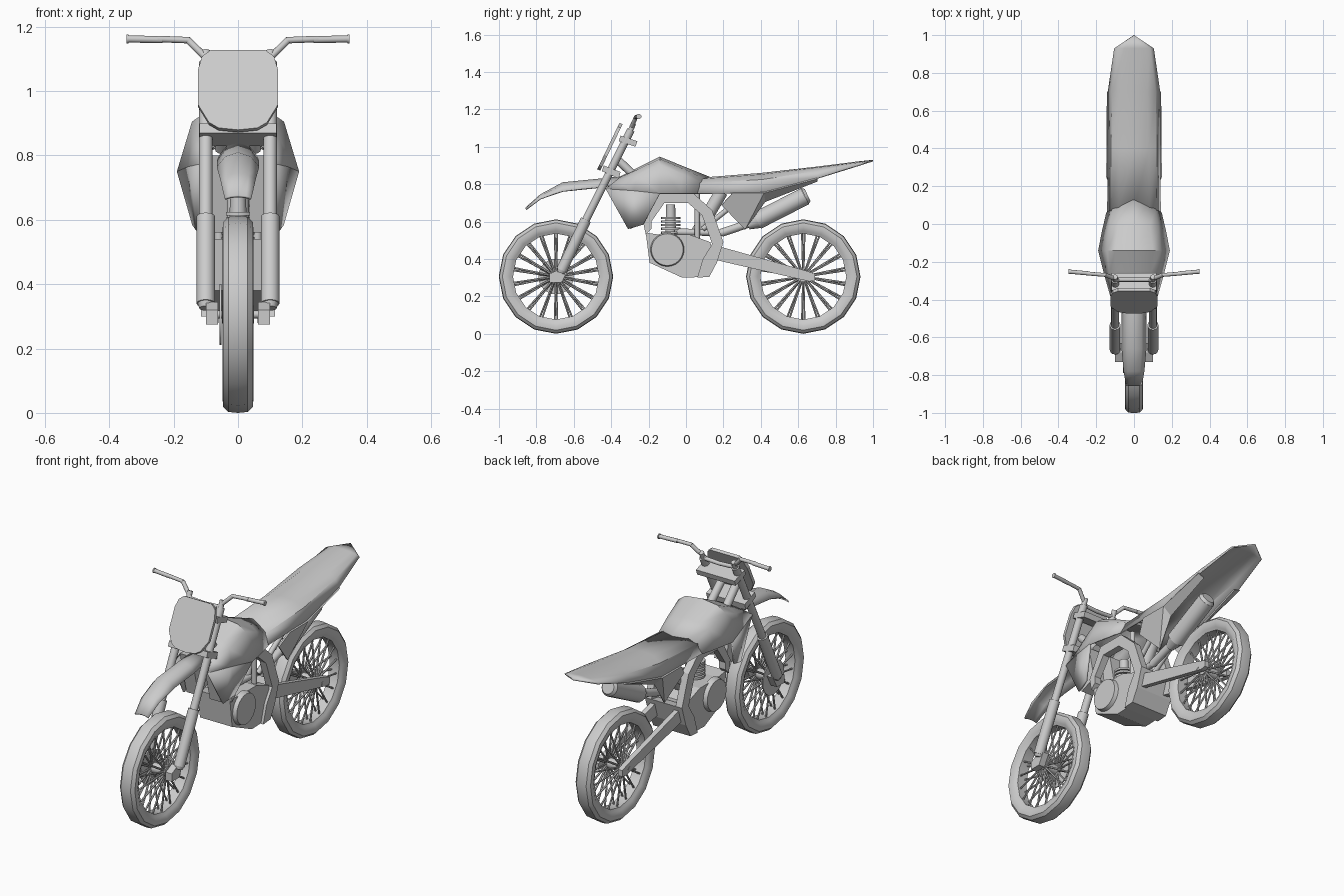
import bpy, bmesh
from math import sin, cos, pi, radians
from mathutils import Vector, Matrix


def finish(name, bm, angle=40, solid=0):
    bmesh.ops.recalc_face_normals(bm, faces=bm.faces)
    me = bpy.data.meshes.new(name)
    bm.to_mesh(me)
    bm.free()
    ob = bpy.data.objects.new(name, me)
    bpy.context.collection.objects.link(ob)
    bpy.ops.object.select_all(action='DESELECT')
    ob.select_set(True)
    bpy.context.view_layer.objects.active = ob
    if angle:
        bpy.ops.object.shade_smooth_by_angle(angle=radians(angle))
    if solid:
        m = ob.modifiers.new("thickness", 'SOLIDIFY')
        m.thickness, m.offset = solid, -1
    return ob


def add_tube(bm, p, q, r, r2=None, n=12):
    p, q = Vector(p), Vector(q)
    d = q - p
    mat = Matrix.Translation((p + q) / 2) @ d.to_track_quat('Z', 'Y').to_matrix().to_4x4()
    bmesh.ops.create_cone(bm, cap_ends=True, segments=n, radius1=r,
                          radius2=r if r2 is None else r2, depth=d.length, matrix=mat)


def tubes(name, segs, mirror=False):
    """segs: (start, end, radius[, end radius[, sides]])"""
    bm = bmesh.new()
    for s in segs:
        add_tube(bm, *s)
        if mirror:
            p, q = [(-v[0], v[1], v[2]) for v in s[:2]]
            add_tube(bm, p, q, *s[2:])
    return finish(name, bm)


def prism(name, yz, spans):
    """extrude a side profile across each (x0, x1) span"""
    bm = bmesh.new()
    for x0, x1 in spans:
        f = bm.faces.new([bm.verts.new((x0, y, z)) for y, z in yz])
        g = bmesh.ops.extrude_face_region(bm, geom=[f])['geom']
        bmesh.ops.translate(bm, vec=(x1 - x0, 0, 0),
                            verts=[v for v in g if isinstance(v, bmesh.types.BMVert)])
    return finish(name, bm, 0)


def shell(name, rows, solid=0.008, angle=40):
    """loft half rows (centre to edge), mirrored across x"""
    bm = bmesh.new()
    grid = []
    for row in rows:
        full = [(-x, y, z) for x, y, z in row[:0:-1]] + list(row)
        grid.append([bm.verts.new(p) for p in full])
    for a, b in zip(grid, grid[1:]):
        for i in range(len(a) - 1):
            bm.faces.new((a[i], a[i + 1], b[i + 1], b[i]))
    bmesh.ops.remove_doubles(bm, verts=bm.verts, dist=0.0005)
    return finish(name, bm, angle, solid)


def wheel(label, cy):
    cz, n = 0.306, 16
    half = [(0.03, 0.303), (0.046, 0.287), (0.048, 0.264), (0.038, 0.245), (0.03, 0.23)]
    prof = [(0, 0.306)] + half + [(-x, r) for x, r in half[::-1]]
    # tyre and rim ring
    bm = bmesh.new()
    rings = [[bm.verts.new((x, cy + r * sin(2 * pi * k / n), cz - r * cos(2 * pi * k / n)))
              for x, r in prof] for k in range(n)]
    m = len(prof)
    for k in range(n):
        a, b = rings[k], rings[(k + 1) % n]
        for i in range(m):
            bm.faces.new((a[i], a[(i + 1) % m], b[(i + 1) % m], b[i]))
    finish(label + "_tyre", bm, 35)
    # spokes on both sides of the hub
    segs = []
    for s in (-1, 1):
        for k in range(18):
            a = 2 * pi * k / 18 + s * 0.03
            d = Vector((0, sin(a), cos(a)))
            c = Vector((0, cy, cz))
            segs.append((c + d * 0.02 + Vector((s * 0.04, 0, 0)),
                         c + d * 0.232 + Vector((s * 0.015, 0, 0)), 0.006, 0.005, 6))
    tubes(label + "_spokes", segs)
    tubes(label + "_hub", [((-0.05, cy, cz), (0.05, cy, cz), 0.028, 0.028, 16),
                           ((-0.09, cy, cz), (0.09, cy, cz), 0.012)])


FY, RY = -0.695, 0.627
wheel("front_wheel", FY)
wheel("rear_wheel", RY)
tubes("front_brake_disc", [((-0.058, FY, 0.306), (-0.052, FY, 0.306), 0.095, 0.095, 24)])

# front fork with axle clamps
tubes("fork_lower", [((0.1, -0.665, 0.34), (0.1, -0.535, 0.61), 0.029),
                     ((0.1, -0.67, 0.325), (0.1, -0.66, 0.35), 0.02, 0.029)], True)
tubes("fork_upper", [((0.1, -0.54, 0.6), (0.1, -0.295, 1.09), 0.021)], True)
prism("axle_clamps", [(-0.73, 0.275), (-0.665, 0.275), (-0.63, 0.34), (-0.68, 0.345), (-0.73, 0.32)],
      [(0.062, 0.1), (-0.1, -0.062)])
prism("upper_fork_clamp", [(-0.36, 1.03), (-0.27, 1.0), (-0.26, 1.03), (-0.35, 1.06)], [(-0.12, 0.12)])
prism("lower_fork_clamp", [(-0.45, 0.87), (-0.36, 0.83), (-0.35, 0.865), (-0.44, 0.9)], [(-0.12, 0.12)])
tubes("steering_braces", [((0.045, -0.38, 0.945), (0.05, -0.25, 0.82), 0.022)], True)

# handlebar and grips
tubes("handlebar", [((0, -0.295, 1.085), (0.09, -0.295, 1.09), 0.011),
                    ((0.085, -0.297, 1.09), (0.155, -0.268, 1.158), 0.011),
                    ((0.15, -0.27, 1.158), (0.25, -0.262, 1.162), 0.01),
                    ((0.1, -0.3, 1.08), (0.1, -0.28, 1.125), 0.014)], True)
tubes("grips", [((0.235, -0.262, 1.16), (0.345, -0.252, 1.162), 0.011),
                ((0.34, -0.252, 1.162), (0.346, -0.252, 1.162), 0.014)], True)

# number plate
bm = bmesh.new()
half = [(0.085, 1.12), (0.112, 1.1), (0.124, 1.06), (0.124, 0.95), (0.09, 0.895), (0.06, 0.878)]
outline = half + [(0, 0.872)] + [(-x, z) for x, z in half[::-1]]
bm.faces.new([bm.verts.new((x, -0.457 + (z - 0.875) * 0.48, z)) for x, z in outline])
finish("number_plate", bm, 0, 0.018)

# front mudguard
shell("front_mudguard", [[(0, y, z), (w * 0.6, y, z - d * 0.3), (w, y, z - d)] for y, z, w, d in
      [(-0.857, 0.676, 0.042, 0.008), (-0.78, 0.745, 0.055, 0.02), (-0.66, 0.81, 0.066, 0.045),
       (-0.48, 0.828, 0.066, 0.045), (-0.35, 0.842, 0.058, 0.04)]])

# tank cover
shell("tank_cover", [
    [(0, -0.35, 0.842), (0.07, -0.355, 0.836), (0.1, -0.38, 0.815), (0.112, -0.43, 0.775)],
    [(0, -0.25, 0.893), (0.09, -0.25, 0.882), (0.13, -0.26, 0.85), (0.155, -0.28, 0.765)],
    [(0, -0.14, 0.947), (0.1, -0.14, 0.935), (0.143, -0.14, 0.905), (0.19, -0.14, 0.75)],
    [(0, 0, 0.89), (0.085, -0.01, 0.88), (0.13, -0.02, 0.855), (0.168, -0.03, 0.75)],
    [(0, 0.14, 0.834), (0.07, 0.1, 0.828), (0.115, 0.08, 0.81), (0.147, 0.06, 0.75)]])

# side shrouds below the tank
bm = bmesh.new()
for s in (1, -1):
    v = [bm.verts.new((s * x, y, z)) for x, y, z in
         [(0.112, -0.43, 0.775), (0.155, -0.28, 0.765), (0.19, -0.14, 0.75),
          (0.142, -0.23, 0.583), (0.125, -0.31, 0.56)]]
    bm.faces.new((v[0], v[1], v[4]))
    bm.faces.new((v[1], v[2], v[3], v[4]))
finish("side_shrouds", bm, 30, 0.01)
prism("radiator", [(-0.36, 0.8), (-0.24, 0.8), (-0.2, 0.6), (-0.3, 0.56)], [(0.035, 0.11), (-0.11, -0.035)])

# seat and tail
shell("seat", [
    [(0, 0.08, 0.835), (0.08, 0.08, 0.828), (0.12, 0.06, 0.805), (0.142, 0.05, 0.75)],
    [(0, 0.4, 0.86), (0.08, 0.4, 0.852), (0.122, 0.41, 0.825), (0.14, 0.415, 0.755)],
    [(0, 0.7, 0.894), (0.07, 0.7, 0.889), (0.115, 0.7, 0.872), (0.139, 0.7, 0.832)],
    [(0, 0.93, 0.923), (0.05, 0.93, 0.92), (0.085, 0.93, 0.915), (0.105, 0.93, 0.905)],
    [(0, 1.0, 0.93)] * 4])

# side panels tapering in under the seat
bm = bmesh.new()
for s in (1, -1):
    v = [bm.verts.new((s * x, y, z)) for x, y, z in
         [(0.14, 0.25, 0.755), (0.115, 0.19, 0.69), (0.08, 0.315, 0.56), (0.095, 0.42, 0.71),
          (0.14, 0.415, 0.757), (0.1, 0.7, 0.82), (0.139, 0.7, 0.834)]]
    bm.faces.new((v[0], v[1], v[2], v[4]))
    bm.faces.new((v[2], v[3], v[4]))
    bm.faces.new((v[3], v[5], v[6], v[4]))
finish("side_panels", bm, 0, 0.008)

# main frame loops on both sides
path = [(-0.215, 0.53, -0.185, 0.56), (-0.23, 0.6, -0.185, 0.6), (-0.14, 0.76, -0.115, 0.7),
        (0.03, 0.76, 0.01, 0.7), (0.14, 0.66, 0.085, 0.635), (0.2, 0.49, 0.14, 0.48),
        (0.165, 0.38, 0.11, 0.38)]
prism("frame_loops", [p[:2] for p in path] + [p[2:] for p in path[::-1]], [(0.075, 0.115), (-0.115, -0.075)])
prism("belly_frame", [(0.2, 0.49), (0.165, 0.38), (0.125, 0.305), (0.06, 0.3), (0.09, 0.4), (0.14, 0.48)],
      [(-0.115, 0.115)])

# engine
prism("engine_block", [(-0.215, 0.54), (-0.195, 0.38), (-0.02, 0.3), (0.125, 0.305), (0.15, 0.4),
                       (0.13, 0.49), (0.02, 0.53), (-0.14, 0.53)], [(-0.1, 0.1)])
tubes("engine_covers", [((0.09, -0.1, 0.45), (0.122, -0.1, 0.45), 0.093, 0.085, 24)], True)
fins = [((0, -0.082, z), (0, -0.082, z + 0.012), 0.052, 0.052, 16)
        for z in (0.535, 0.555, 0.575, 0.595, 0.613)]
tubes("cylinder_fins", fins + [((0, -0.082, 0.5), (0, -0.082, 0.69), 0.03, 0.024)])

# shock absorber and inner frame tubes
tubes("shock_absorber", [((0, 0.19, 0.76), (0, 0.06, 0.54), 0.035, 0.035, 14)])
tubes("subframe_tubes", [((0.06, 0.06, 0.5), (0.06, 0.06, 0.78), 0.014),
                         ((0.06, 0.09, 0.56), (0.08, 0.34, 0.76), 0.014)], True)

# exhaust
tubes("exhaust_pipe", [((0.02, -0.06, 0.545), (0.03, 0.2, 0.54), 0.018),
                       ((0.03, 0.19, 0.54), (0.03, 0.38, 0.605), 0.022)])
tubes("muffler", [((0.03, 0.33, 0.58), (0.03, 0.385, 0.607), 0.024, 0.045, 14),
                  ((0.03, 0.38, 0.605), (0.03, 0.635, 0.735), 0.048, 0.048, 14),
                  ((0.03, 0.635, 0.735), (0.03, 0.65, 0.742), 0.048, 0.036, 14)])

# swingarm
prism("swingarm", [(0.15, 0.475), (0.14, 0.4), (0.2, 0.385), (0.66, 0.28), (0.69, 0.285), (0.69, 0.32), (0.65, 0.335)],
      [(0.06, 0.088), (-0.088, -0.06)])
